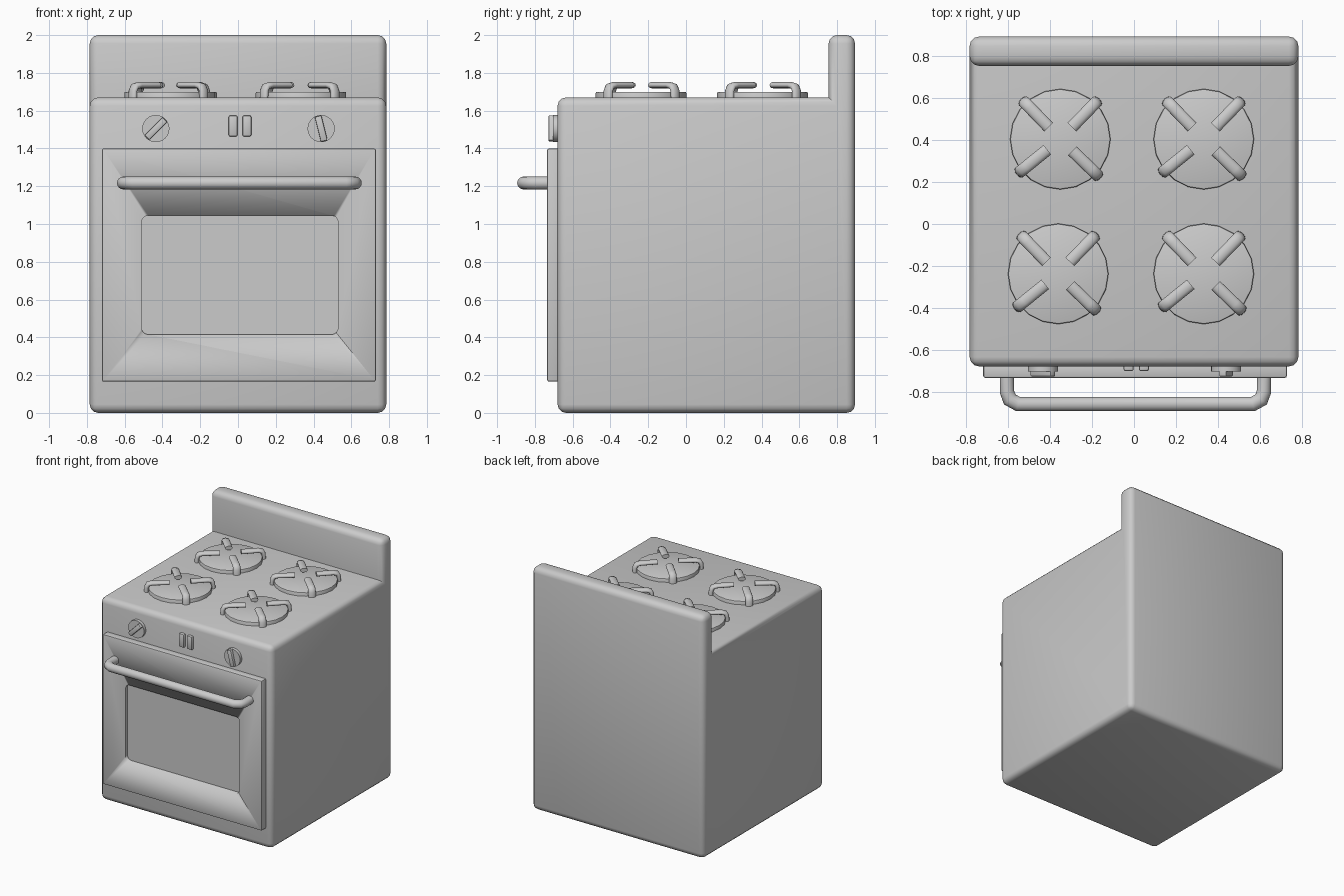
import bpy, bmesh
from math import pi, cos, sin, radians
from mathutils import Vector, Matrix

if "Cube" in bpy.data.objects:
    bpy.data.objects.remove(bpy.data.objects["Cube"])


def finish(name, bm, angle=35):
    bmesh.ops.recalc_face_normals(bm, faces=bm.faces[:])
    me = bpy.data.meshes.new(name)
    bm.to_mesh(me)
    bm.free()
    ob = bpy.data.objects.new(name, me)
    bpy.context.collection.objects.link(ob)
    bpy.ops.object.select_all(action='DESELECT')
    ob.select_set(True)
    bpy.context.view_layer.objects.active = ob
    bpy.ops.object.shade_smooth_by_angle(angle=radians(angle))
    return ob


def bevel(bm, edges, width, segments):
    bmesh.ops.bevel(bm, geom=edges, offset=width, offset_type='OFFSET',
                    segments=segments, profile=0.5, affect='EDGES', clamp_overlap=True)


def box_bm(x0, x1, y0, y1, z0, z1):
    bm = bmesh.new()
    m = Matrix.Translation(((x0 + x1) / 2, (y0 + y1) / 2, (z0 + z1) / 2))
    bmesh.ops.create_cube(bm, size=1, matrix=m @ Matrix.Diagonal((x1 - x0, y1 - y0, z1 - z0, 1)))
    return bm


def box(name, *b, width=0.01, segments=2):
    bm = box_bm(*b)
    bevel(bm, bm.edges[:], width, segments)
    return finish(name, bm)


def sweep(bm, pts, side, w, h, n):
    """Sweep an ellipse along a flat path; side is the normal of the path's plane."""
    pts = [Vector(p) for p in pts]
    side = Vector(side)
    rings = []
    for i, p in enumerate(pts):
        a = (p - pts[i - 1]).normalized() if i else (pts[1] - p).normalized()
        b = (pts[i + 1] - p).normalized() if i < len(pts) - 1 else a
        t = (a + b).normalized()
        nrm = t.cross(side) / max(t.dot(a), 0.5)
        rings.append([bm.verts.new(p + side * w * cos(2 * pi * k / n) + nrm * h * sin(2 * pi * k / n))
                      for k in range(n)])
    for r, s in zip(rings, rings[1:]):
        for k in range(n):
            bm.faces.new((r[k], r[(k + 1) % n], s[(k + 1) % n], s[k]))
    bm.faces.new(rings[0])
    bm.faces.new(rings[-1])


# Body with raised back panel: side profile pulled across the width
bm = bmesh.new()
profile = [(-0.68, 0), (0.895, 0), (0.895, 2), (0.755, 2), (0.755, 1.67), (-0.68, 1.67)]
face = bm.faces.new([bm.verts.new((-0.785, y, z)) for y, z in profile])
ext = bmesh.ops.extrude_face_region(bm, geom=[face])
bmesh.ops.translate(bm, vec=(1.57, 0, 0),
                    verts=[v for v in ext['geom'] if isinstance(v, bmesh.types.BMVert)])
bmesh.ops.recalc_face_normals(bm, faces=bm.faces[:])
bevel(bm, [e for e in bm.edges if e.is_convex], 0.045, 3)
finish("stove_body", bm)

# Oven door with a recessed, round-cornered window
door = box("oven_door", -0.72, 0.73, -0.735, -0.66, 0.165, 1.4, width=0.01)
bm = box_bm(-0.51, 0.53, -0.9, -0.71, 0.415, 1.045)
bevel(bm, [e for e in bm.edges if abs((e.verts[0].co - e.verts[1].co).y) > 0.1], 0.035, 4)
cutter = finish("window_cutter", bm)
cutter.hide_render = True
bpy.context.view_layer.objects.active = door
mod = door.modifiers.new("window", 'BOOLEAN')
mod.operation, mod.solver, mod.object = 'DIFFERENCE', 'EXACT', cutter
bpy.ops.object.modifier_apply(modifier=mod.name)
bpy.data.objects.remove(cutter)

# Door handle
half = [(0.614, -0.72), (0.614, -0.80), (0.60, -0.838), (0.56, -0.86)]
path = [(0.007 - x, y, 1.217) for x, y in half] + [(0.007 + x, y, 1.217) for x, y in reversed(half)]
bm = bmesh.new()
sweep(bm, path, (0, 0, 1), 0.034, 0.034, 16)
finish("door_handle", bm, 50)

# Control knobs: round base and turned grip
for side, x, tilt in (("left", -0.435, 45), ("right", 0.44, -14)):
    place = Matrix.Translation((x, -0.685, 1.505))
    bm = bmesh.new()
    bmesh.ops.create_cone(bm, cap_ends=True, segments=24, radius1=0.072, radius2=0.072, depth=0.04,
                          matrix=place @ Matrix.Rotation(pi / 2, 4, 'X'))
    finish(side + "_knob_base", bm)
    bm = box_bm(-0.018, 0.018, -0.043, 0, -0.068, 0.068)
    bevel(bm, bm.edges[:], 0.006, 2)
    bm.transform(place @ Matrix.Rotation(radians(tilt), 4, 'Y'))
    finish(side + "_knob_grip", bm)

# Buttons
for side, x in (("left", -0.026), ("right", 0.047)):
    box(side + "_button", x - 0.024, x + 0.024, -0.703, -0.66, 1.463, 1.575)

# Burners: shallow disc with four bent grate arms
arm = [(0.08, 1.735), (0.21, 1.735), (0.238, 1.728), (0.25, 1.705), (0.252, 1.66)]
for name, x, y in (("back_left", -0.352, 0.405), ("back_right", 0.333, 0.405),
                   ("front_left", -0.362, -0.238), ("front_right", 0.333, -0.238)):
    bm = bmesh.new()
    bmesh.ops.create_cone(bm, cap_ends=True, segments=20, radius1=0.24, radius2=0.24, depth=0.05,
                          matrix=Matrix.Translation((x, y, 1.675)))
    bevel(bm, [e for e in bm.edges if all(v.co.z > 1.69 for v in e.verts)], 0.008, 2)
    finish(name + "_burner", bm)
    bm = bmesh.new()
    for deg in (46, 134, 219, 316):
        c, s = cos(radians(deg)), sin(radians(deg))
        sweep(bm, [(x + r * c, y + r * s, z) for r, z in arm], (-s, c, 0), 0.029, 0.017, 12)
    finish(name + "_grate", bm, 50)
